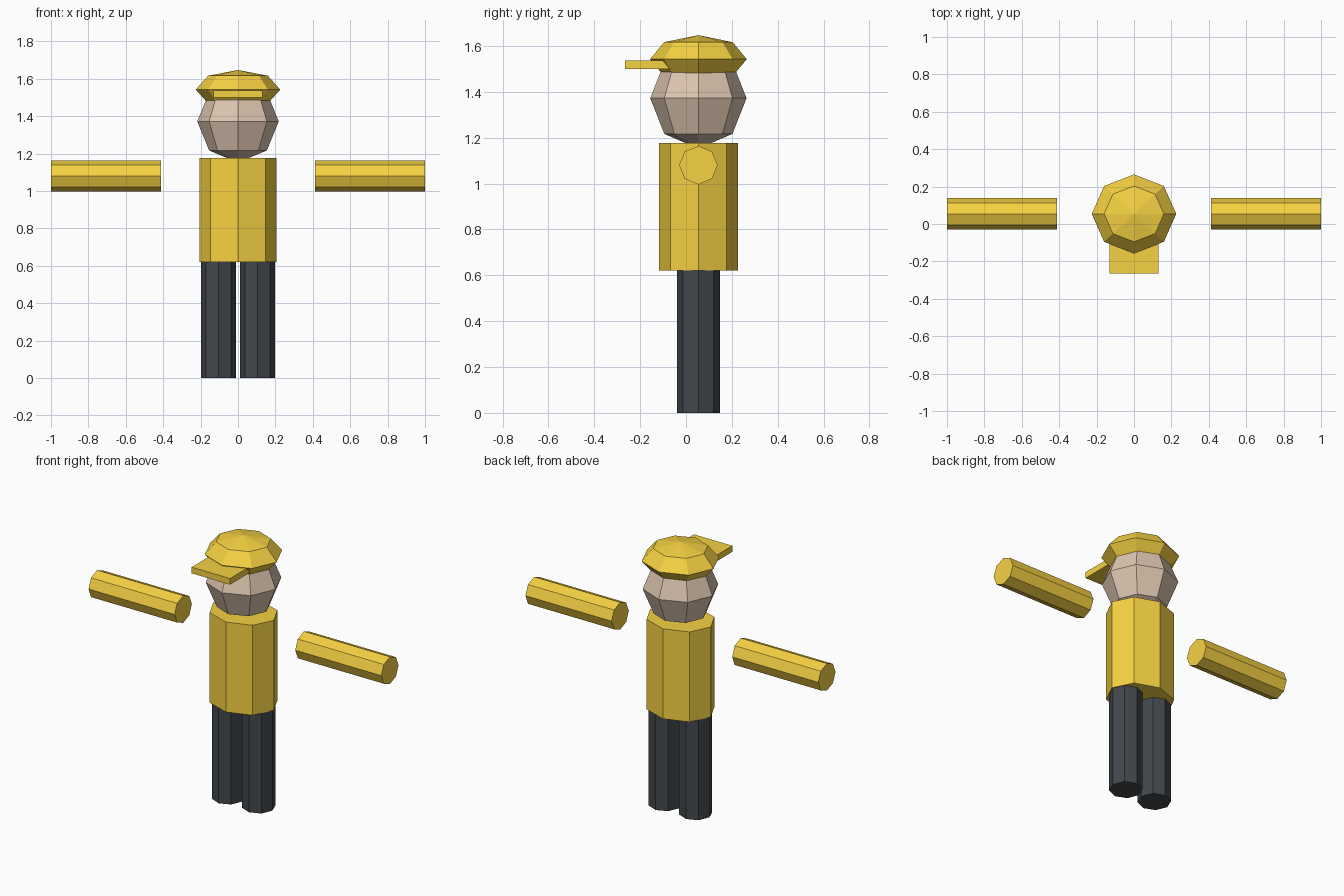
import bpy, math

if "Cube" in bpy.data.objects:
    bpy.data.objects.remove(bpy.data.objects["Cube"])

CY = 0.054   # depth centre of the body
SIDES = 8


def material(name, rgb):
    m = bpy.data.materials.new(name)
    m.diffuse_color = (*rgb, 1)
    m.use_nodes = True
    m.node_tree.nodes["Principled BSDF"].inputs["Base Color"].default_value = m.diffuse_color
    return m


YELLOW = material("yellow_cloth", (0.92, 0.64, 0.055))
SKIN = material("skin", (0.72, 0.56, 0.43))
DARK = material("dark_cloth", (0.055, 0.063, 0.072))


def finish(name, size, mat):
    ob = bpy.context.object
    ob.name = ob.data.name = name
    ob.scale = size
    ob.data.materials.append(mat)
    bpy.ops.object.transform_apply(location=False, rotation=True, scale=True)
    return ob


def prism(name, centre, size, mat, rot=(0, 0, 0)):
    bpy.ops.mesh.primitive_cylinder_add(vertices=SIDES, radius=1, depth=1,
                                        location=centre, rotation=rot)
    return finish(name, size, mat)


def ball(name, centre, radii, mat):
    bpy.ops.mesh.primitive_uv_sphere_add(segments=SIDES, ring_count=4, radius=1, location=centre)
    return finish(name, radii, mat)


# Torso
prism("torso", (0, CY, 0.899), (0.207, 0.172, 0.556), YELLOW)

# Legs and outstretched, detached arms
for side, s in (("left", 1), ("right", -1)):
    prism(side + "_leg", (s * 0.104, CY, 0.312), (0.094, 0.094, 0.624), DARK)
    prism(side + "_arm", (s * 0.706, CY, 1.08), (0.084, 0.084, 0.588), YELLOW,
          rot=(0, math.pi / 2, 0))

# Head and cap dome
ball("head", (0, CY, 1.372), (0.218, 0.210, 0.220), SKIN)
ball("cap", (0, CY, 1.542), (0.226, 0.211, 0.105), YELLOW)

# Cap brim, running back into the dome
bpy.ops.mesh.primitive_cube_add(size=1, location=(0, -0.1325, 1.518))
finish("cap_brim", (0.262, 0.265, 0.038), YELLOW)
